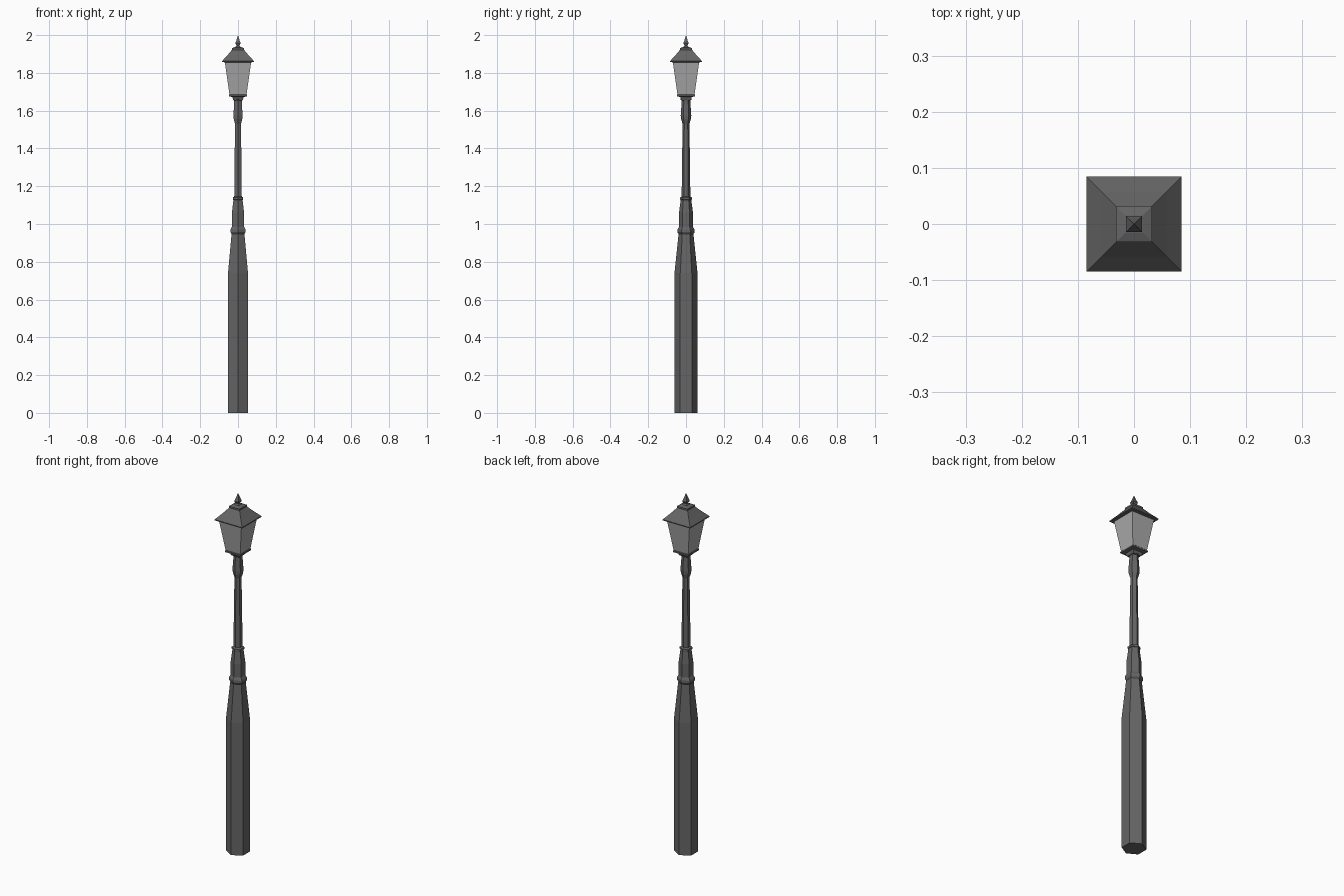
import bpy, bmesh
from math import pi, cos, sin, sqrt

if "Cube" in bpy.data.objects:
    bpy.data.objects.remove(bpy.data.objects["Cube"])


def material(name, grey):
    m = bpy.data.materials.new(name)
    m.diffuse_color = (grey, grey, grey, 1)
    m.use_nodes = True
    m.node_tree.nodes["Principled BSDF"].inputs["Base Color"].default_value = m.diffuse_color
    return m


METAL = material("dark_metal", 0.13)
GLASS = material("pale_glass", 0.4)


def turned(name, sides, start, profile, mat):
    """Flat-sided column from (radius, z) pairs; radius 0 makes a point."""
    bm = bmesh.new()
    rings = []
    for r, z in profile:
        if r == 0:
            rings.append([bm.verts.new((0, 0, z))] * sides)
            continue
        rings.append([bm.verts.new((r * cos(start + 2 * pi * i / sides),
                                    r * sin(start + 2 * pi * i / sides), z))
                      for i in range(sides)])
    for a, b in zip(rings, rings[1:]):
        for i in range(sides):
            j = (i + 1) % sides
            quad = list(dict.fromkeys((a[i], a[j], b[j], b[i])))
            bm.faces.new(quad)
    if profile[0][0]:
        bm.faces.new(rings[0][::-1])
    if profile[-1][0]:
        bm.faces.new(rings[-1])
    bmesh.ops.recalc_face_normals(bm, faces=bm.faces)
    mesh = bpy.data.meshes.new(name)
    bm.to_mesh(mesh)
    bm.free()
    mesh.materials.append(mat)
    ob = bpy.data.objects.new(name, mesh)
    bpy.context.collection.objects.link(ob)
    return ob


def hexagonal(name, profile):
    return turned(name, 6, pi / 2, profile, METAL)


def square(name, profile, mat=METAL):
    # half-widths become corner radii
    return turned(name, 4, pi / 4, [(w * sqrt(2), z) for w, z in profile], mat)


# Hexagonal post
hexagonal("post_base", [(0.061, 0), (0.061, 0.74), (0.039, 0.95)])
hexagonal("post_collar", [(0.038, 0.945), (0.046, 0.957), (0.046, 0.97),
                          (0.037, 0.985), (0.037, 1.06), (0.029, 1.12),
                          (0.029, 1.128), (0.032, 1.13), (0.032, 1.14),
                          (0.023, 1.145)])
hexagonal("post_shaft", [(0.023, 1.14), (0.022, 1.25), (0.018, 1.54)])
hexagonal("post_neck", [(0.018, 1.53), (0.026, 1.555), (0.028, 1.575),
                        (0.023, 1.645), (0.023, 1.655), (0.029, 1.658),
                        (0.029, 1.668), (0.025, 1.675)])

# Square lantern
square("lantern_base", [(0.024, 1.655), (0.028, 1.664), (0.03, 1.672),
                        (0.048, 1.676), (0.048, 1.684), (0.044, 1.688)])
square("lantern_glass", [(0.045, 1.685), (0.070, 1.86)], GLASS)
square("lantern_roof", [(0.070, 1.856), (0.085, 1.857), (0.085, 1.862),
                        (0.058, 1.891), (0.032, 1.922)])
square("roof_cap", [(0.032, 1.922), (0.032, 1.931), (0.015, 1.937)])
square("finial", [(0.015, 1.935), (0.008, 1.945), (0.014, 1.957),
                  (0.010, 1.967), (0, 2.0)])
